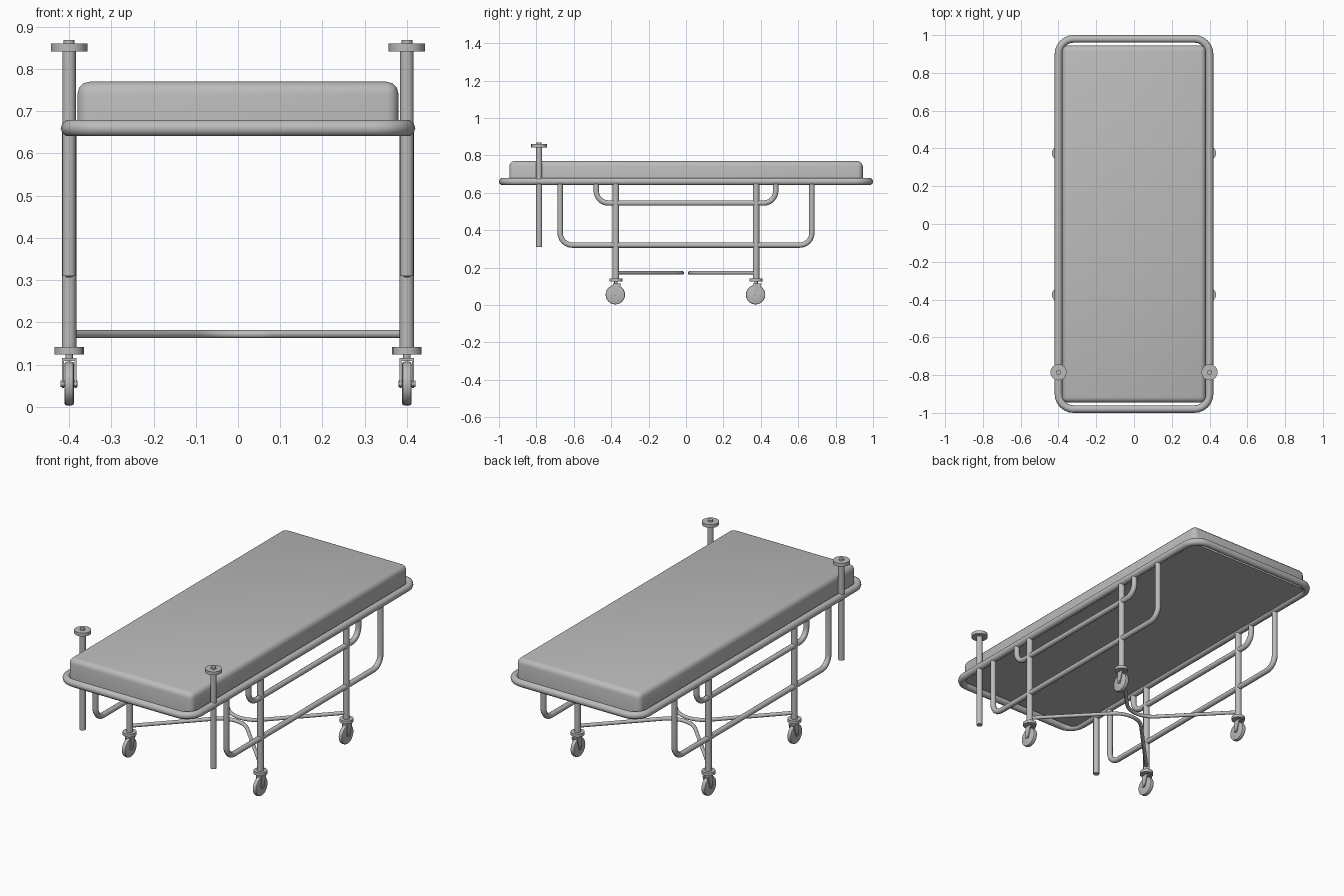
import bpy, bmesh, math
from mathutils import Vector

if "Cube" in bpy.data.objects:
    bpy.data.objects.remove(bpy.data.objects["Cube"], do_unlink=True)

GREY = (0.5, 0.5, 0.5, 1.0)
mat = bpy.data.materials.new("light_grey")
mat.use_nodes = True
mat.diffuse_color = GREY
mat.node_tree.nodes["Principled BSDF"].inputs["Base Color"].default_value = GREY


def finish(name, mesh):
    """Link a mesh as a named object with the grey material and smooth shading."""
    obj = bpy.data.objects.new(name, mesh)
    bpy.context.collection.objects.link(obj)
    mesh.materials.clear()
    mesh.materials.append(mat)
    bpy.ops.object.select_all(action='DESELECT')
    obj.select_set(True)
    bpy.context.view_layer.objects.active = obj
    bpy.ops.object.shade_smooth_by_angle(angle=math.radians(40))
    return obj


def rounded(points, radius, closed=False, steps=6):
    """Replace the corners of a polyline with arcs of the given radius."""
    pts = [Vector(p) for p in points]
    out = []
    for i, p in enumerate(pts):
        if not closed and i in (0, len(pts) - 1):
            out.append(p)
            continue
        a = (pts[i - 1] - p).normalized()
        b = (pts[(i + 1) % len(pts)] - p).normalized()
        half = a.angle(b) / 2
        centre = p + (a + b).normalized() * radius / math.sin(half)
        start = p + a * radius / math.tan(half) - centre
        end = p + b * radius / math.tan(half) - centre
        for k in range(steps + 1):
            out.append(centre + start.slerp(end, k / steps).normalized() * radius)
    return out


def tube(name, points, radius, closed=False):
    curve = bpy.data.curves.new(name + "_path", 'CURVE')
    curve.dimensions = '3D'
    curve.bevel_depth = radius
    curve.bevel_resolution = 3
    curve.use_fill_caps = True
    spline = curve.splines.new('POLY')
    spline.points.add(len(points) - 1)
    for sp, p in zip(spline.points, points):
        sp.co = (*p, 1)
    spline.use_cyclic_u = closed
    temp = bpy.data.objects.new(name + "_path", curve)
    bpy.context.collection.objects.link(temp)
    graph = bpy.context.evaluated_depsgraph_get()
    mesh = bpy.data.meshes.new_from_object(temp.evaluated_get(graph))
    bpy.data.objects.remove(temp, do_unlink=True)
    return finish(name, mesh)


def cylinder(name, centre, radius, depth, axis='Z', sides=16, bevel=0.0):
    bm = bmesh.new()
    bmesh.ops.create_cone(bm, cap_ends=True, segments=sides, radius1=radius,
                          radius2=radius, depth=depth)
    if bevel:
        rims = [e for e in bm.edges if abs(e.verts[0].co.z - e.verts[1].co.z) < 1e-5]
        bmesh.ops.bevel(bm, geom=rims, offset=bevel, segments=2, profile=0.5, affect='EDGES')
    mesh = bpy.data.meshes.new(name)
    bm.to_mesh(mesh)
    bm.free()
    obj = finish(name, mesh)
    obj.location = centre
    if axis == 'X':
        obj.rotation_euler.y = math.pi / 2
    return obj


def box(name, centre, size, bevel=0.0, segments=3):
    bm = bmesh.new()
    bmesh.ops.create_cube(bm, size=1)
    bmesh.ops.scale(bm, vec=size, verts=bm.verts)
    if bevel:
        edges = [e for e in bm.edges if max(v.co.z for v in e.verts) > 0]
        bmesh.ops.bevel(bm, geom=edges, offset=bevel, segments=segments,
                        profile=0.5, affect='EDGES')
    mesh = bpy.data.meshes.new(name)
    bm.to_mesh(mesh)
    bm.free()
    obj = finish(name, mesh)
    obj.location = centre
    return obj


def plate(name, x, outline, thickness):
    """Extrude a (y, z) outline along x."""
    bm = bmesh.new()
    face = bm.faces.new([bm.verts.new((x - thickness / 2, y, z)) for y, z in outline])
    ext = bmesh.ops.extrude_face_region(bm, geom=[face])
    moved = [v for v in ext["geom"] if isinstance(v, bmesh.types.BMVert)]
    bmesh.ops.translate(bm, vec=(thickness, 0, 0), verts=moved)
    bmesh.ops.recalc_face_normals(bm, faces=bm.faces)
    mesh = bpy.data.meshes.new(name)
    bm.to_mesh(mesh)
    bm.free()
    return finish(name, mesh)


SIDE, LEG_Y, TOP = 0.4, 0.375, 0.66

# Mattress and the tubular frame around it
box("mattress", (0, 0, 0.712), (0.76, 1.89, 0.116), bevel=0.028)
corners = [(-SIDE, -0.98, TOP), (SIDE, -0.98, TOP), (SIDE, 0.98, TOP), (-SIDE, 0.98, TOP)]
tube("bed_frame", rounded(corners, 0.08, closed=True), 0.02, closed=True)

for side, x in (("left", SIDE), ("right", -SIDE)):
    # Side rails hanging under the frame
    for part, y, z in (("lower_rail", 0.673, 0.32), ("upper_rail", 0.48, 0.545)):
        path = [(x, -y, TOP), (x, -y, z), (x, y, z), (x, y, TOP)]
        tube(f"{side}_{part}", rounded(path, 0.065), 0.015)

    # Front post with its round bumper
    cylinder(f"{side}_post", (x, -0.785, 0.58), 0.016, 0.54)
    cylinder(f"{side}_bumper", (x, -0.785, 0.851), 0.043, 0.018)
    cylinder(f"{side}_bumper_cap", (x, -0.785, 0.863), 0.013, 0.012)

    for end, y in (("front", -LEG_Y), ("back", LEG_Y)):
        # Leg with its bottom flange
        name = f"{side}_{end}"
        cylinder(name + "_leg", (x, y, 0.4), 0.017, 0.52)
        cylinder(name + "_leg_flange", (x, y, 0.133), 0.035, 0.017)

        # Swivel caster
        wy, wz = y - 0.003, 0.055
        cylinder(name + "_caster_stem", (x, y, 0.12), 0.009, 0.02, sides=12)
        box(name + "_fork_top", (x, y + 0.006, 0.112), (0.034, 0.044, 0.007))
        cylinder(name + "_wheel", (x, wy, wz), 0.052, 0.023, 'X', sides=24, bevel=0.006)
        cylinder(name + "_axle", (x, wy, wz), 0.008, 0.04, 'X', sides=10)
        for s in (-1, 1):
            outline = [(wy - 0.011, wz - 0.006), (wy + 0.008, wz - 0.01),
                       (y + 0.028, 0.115), (y - 0.014, 0.115)]
            plate(f"{name}_fork_{'inner' if s * x < 0 else 'outer'}",
                  x + s * 0.0148, outline, 0.005)

# Two bent braces that meet under the middle
for end, s in (("front", -1), ("back", 1)):
    bend = Vector((SIDE, LEG_Y, 0)).normalized()
    radius = 0.14
    lift = radius * (1 / bend.x - 1)
    tip = 0.01 - lift
    path = [(-SIDE, s * LEG_Y, 0.172), (0, s * tip, 0.172), (SIDE, s * LEG_Y, 0.172)]
    tube(end + "_brace", rounded(path, radius, steps=10), 0.01)
